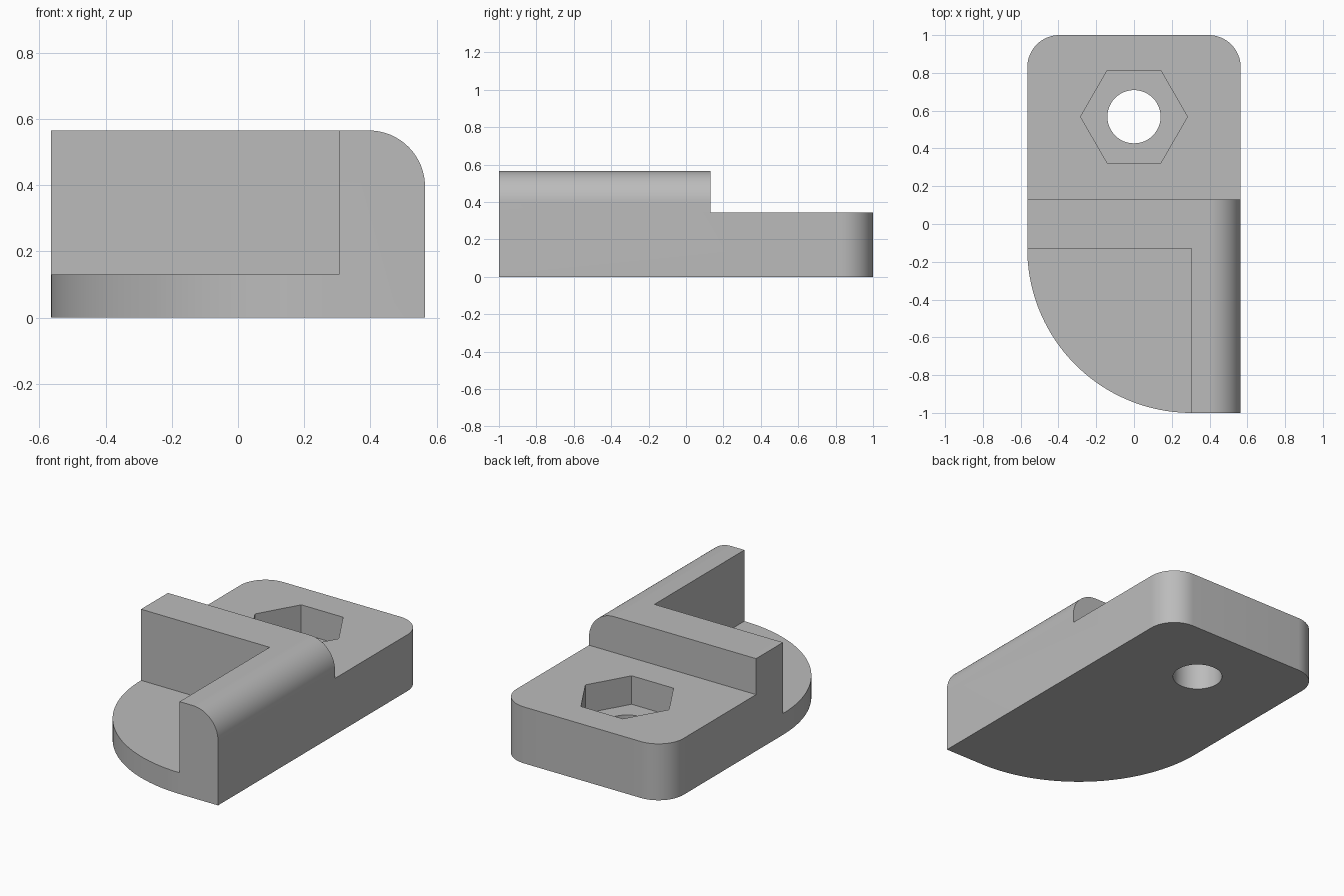
import bpy
import bmesh
from math import cos, sin, radians
from mathutils import Vector

W, L, H = 0.565, 1.0, 0.565      # half width, half length, full height
T = 0.13                         # floor height and half thickness of the cross wall
RIB = 0.305                      # inner face of the side wall
STEP = 0.345                     # height of the rear plate
R = 0.17                         # small corner radius
HOLE_Y = 0.568

if "Cube" in bpy.data.objects:
    bpy.data.objects.remove(bpy.data.objects["Cube"], do_unlink=True)

grey = bpy.data.materials.new("plain_grey")
grey.use_nodes = True
colour = (0.5, 0.5, 0.5, 1)
grey.diffuse_color = colour
grey.node_tree.nodes["Principled BSDF"].inputs["Base Color"].default_value = colour


def arc(cx, cy, r, start, end, n):
    steps = [radians(start + (end - start) * i / n) for i in range(n + 1)]
    return [(cx + r * cos(a), cy + r * sin(a)) for a in steps]


def rect(x0, x1, y0, y1):
    return [(x0, y0), (x1, y0), (x1, y1), (x0, y1)]


def prism(name, outline, low, high, along_y=False):
    """Extrude a closed outline along z, or an x-z outline along y."""
    def place(p, h):
        return Vector((p[0], h, p[1])) if along_y else Vector((p[0], p[1], h))
    bm = bmesh.new()
    face = bm.faces.new([bm.verts.new(place(p, low)) for p in outline])
    grown = bmesh.ops.extrude_face_region(bm, geom=[face])["geom"]
    shift = place((0, 0), high - low)
    bmesh.ops.translate(bm, vec=shift, verts=[v for v in grown if isinstance(v, bmesh.types.BMVert)])
    bmesh.ops.recalc_face_normals(bm, faces=bm.faces)
    mesh = bpy.data.meshes.new(name)
    bm.to_mesh(mesh)
    bm.free()
    mesh.materials.append(grey)
    obj = bpy.data.objects.new(name, mesh)
    bpy.context.collection.objects.link(obj)
    return obj


def cut(target, cutter, operation="DIFFERENCE"):
    cutter.hide_render = True
    mod = target.modifiers.new(cutter.name, "BOOLEAN")
    mod.operation, mod.solver, mod.object = operation, "EXACT", cutter
    bpy.context.view_layer.objects.active = target
    bpy.ops.object.modifier_apply(modifier=mod.name)
    bpy.data.objects.remove(cutter, do_unlink=True)


# Plan outline: rounded rear corners and one large quarter round at the front
plan = [(W, -L)]
plan += arc(W - R, L - R, R, 0, 90, 16)
plan += arc(R - W, L - R, R, 90, 180, 16)
plan += arc(RIB, -T, W + RIB, 180, 270, 48)
bracket = prism("bracket", plan, 0, H)

# Rounded top edge along the left side
side = [(-2, -1), (W, -1)] + arc(W - R, H - R, R, 0, 90, 20) + [(-2, H)]
# Keep the outer planes apart so only the rounding trims the body
side = [(x + 1 if x == W and z < 0 else x, z) for x, z in side]
side = [(-2, -1), (2, -1), (2, H - R)] + side[2:-1] + [(-2, H)]
cut(bracket, prism("edge_round", side, -2, 2, True), "INTERSECT")

# Front pocket, rear step, nut recess and bolt hole
cut(bracket, prism("front_pocket", rect(-2, RIB, -2, -T), T, 2))
cut(bracket, prism("rear_step", rect(-2, 2, T, 2), STEP, 2))
cut(bracket, prism("nut_recess", arc(0, HOLE_Y, 0.283, 0, 300, 5), STEP - 0.174, 1))
cut(bracket, prism("bolt_hole", arc(0, HOLE_Y, 0.141, 0, 352.5, 47), -1, 1))

# Smooth the rounds and keep the edges sharp
bpy.ops.object.select_all(action="DESELECT")
bracket.select_set(True)
bpy.context.view_layer.objects.active = bracket
bpy.ops.object.shade_smooth_by_angle(angle=radians(30))
